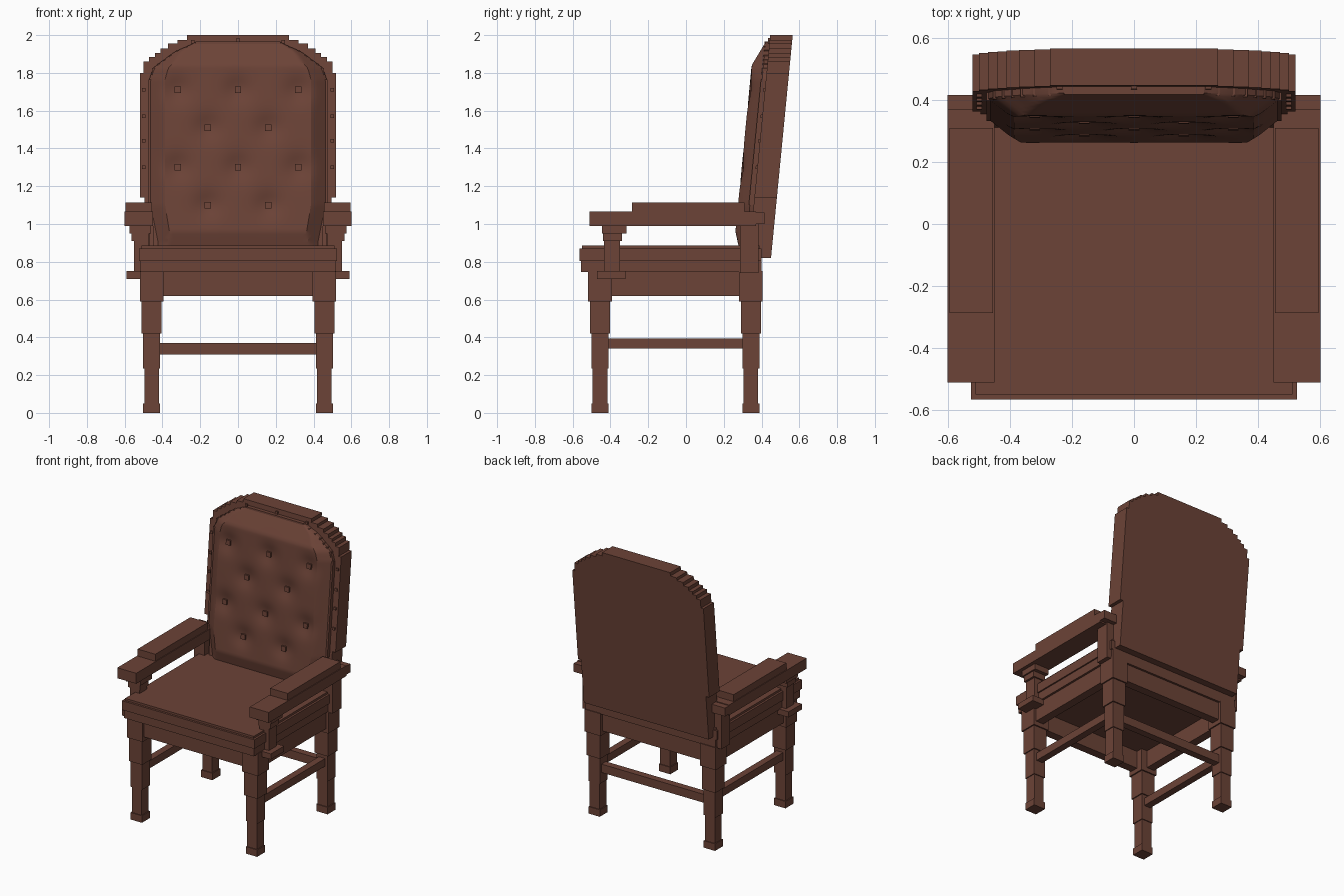
import bpy
import bmesh
import math

cube = bpy.data.objects.get("Cube")
if cube:
    bpy.data.objects.remove(cube, do_unlink=True)

# One brown for the whole chair
brown = bpy.data.materials.new("brown_leather_and_wood")
brown.use_nodes = True
colour = (0.15, 0.056, 0.038, 1)
brown.diffuse_color = colour
brown.node_tree.nodes["Principled BSDF"].inputs["Base Color"].default_value = colour

LEAN = 0.0975  # backward lean of the backrest per unit of height


def finish(name, bm):
    bmesh.ops.recalc_face_normals(bm, faces=bm.faces)
    mesh = bpy.data.meshes.new(name)
    bm.to_mesh(mesh)
    bm.free()
    mesh.materials.append(brown)
    ob = bpy.data.objects.new(name, mesh)
    bpy.context.collection.objects.link(ob)
    return ob


def box(name, x, y, z, lean=False):
    """Box from (min, max) ranges, optionally sheared with the backrest."""
    bm = bmesh.new()
    bmesh.ops.create_cube(bm, size=1)
    for v in bm.verts:
        v.co = [r[0] if c < 0 else r[1] for c, r in zip(v.co, (x, y, z))]
        if lean:
            v.co.y += LEAN * (v.co.z - 2)
    return finish(name, bm)


def pair(name, x, y, z):
    """Box on the left and its mirror image on the right."""
    box("left_" + name, x, y, z)
    box("right_" + name, (-x[1], -x[0]), y, z)


def around(c, width):
    return (c - width / 2, c + width / 2)


# Stepped legs: (bottom, top, width)
LEG_STEPS = ((0, 0.05, 0.09), (0.05, 0.235, 0.078), (0.235, 0.42, 0.09),
             (0.42, 0.59, 0.106), (0.59, 0.75, 0.125))
LEG_X, FRONT_Y, REAR_Y = 0.457, -0.455, 0.343
for end, y in (("front", FRONT_Y), ("rear", REAR_Y)):
    for i, (z0, z1, w) in enumerate(LEG_STEPS):
        pair(f"{end}_leg_{i + 1}", around(LEG_X, w), around(y, w), (z0, z1))

# Stretchers and aprons
pair("side_stretcher", around(LEG_X, 0.05), (FRONT_Y, REAR_Y), (0.34, 0.395))
box("rear_stretcher", (-LEG_X, LEG_X), around(REAR_Y, 0.05), (0.31, 0.37))
pair("side_apron", (0.44, 0.5), (FRONT_Y, REAR_Y), (0.62, 0.75))
box("front_apron", (-LEG_X, LEG_X), (-0.5, -0.44), (0.62, 0.75))
box("rear_apron", (-LEG_X, LEG_X), (0.325, 0.385), (0.62, 0.75))

# Layered seat
box("seat_board", (-0.515, 0.515), (-0.555, 0.4), (0.745, 0.805))
box("seat_cushion", (-0.525, 0.525), (-0.565, 0.4), (0.805, 0.87))
box("seat_top", (-0.51, 0.51), (-0.55, 0.39), (0.87, 0.885))

# Arms with posts and brackets
pair("armrest", (0.45, 0.6), (-0.51, 0.37), (0.99, 1.065))
pair("armrest_pad", (0.455, 0.595), (-0.287, 0.31), (1.065, 1.115))
pair("armrest_end", (0.465, 0.6), (0.3, 0.415), (1.0, 1.06))
pair("front_post", (0.475, 0.55), (-0.435, -0.35), (0.74, 0.91))
pair("front_post_neck", (0.47, 0.565), (-0.44, -0.34), (0.91, 0.95))
pair("front_post_cap", (0.46, 0.575), (-0.445, -0.315), (0.95, 0.99))
pair("front_bracket", (0.48, 0.59), (-0.47, -0.32), (0.71, 0.75))
pair("rear_post", (0.465, 0.55), (0.285, 0.385), (0.74, 1.0))

# Backrest: stepped arch as (half width, top height)
ARCH = ((0.27, 2.0), (0.32, 1.975), (0.37, 1.955), (0.41, 1.93),
        (0.44, 1.905), (0.47, 1.885), (0.5, 1.86), (0.52, 1.8))


def arched_slab(name, arch, foot, y0, y1):
    half = []
    for i, (x, z) in enumerate(arch):
        half.append((x, z))
        half.append((x, arch[i + 1][1] if i + 1 < len(arch) else foot[0][1]))
    half += foot
    outline = half + [(-x, z) for x, z in reversed(half)]
    bm = bmesh.new()
    face = bm.faces.new([bm.verts.new((x, y0 + LEAN * (z - 2), z)) for x, z in outline])
    grown = bmesh.ops.extrude_face_region(bm, geom=[face])["geom"]
    for v in grown:
        if isinstance(v, bmesh.types.BMVert):
            v.co.y += y1 - y0
    return finish(name, bm)


arched_slab("back_frame", ARCH, [(0.495, 1.14), (0.495, 0.82)], 0.446, 0.565)
inner = [(x - 0.045, z - 0.035) for x, z in ARCH]
arched_slab("back_lip", inner, [(0.45, 1.1), (0.45, 0.87)], 0.42, 0.46)

# Tufted cushion
BUTTONS = [(x, z) for z in (1.71, 1.3) for x in (-0.32, 0, 0.32)]
BUTTONS += [(x, z) for z in (1.51, 1.1) for x in (-0.16, 0.16)]


def clamp(t):
    return max(0.0, min(1.0, t))


def half_width(z):
    arch = [(x - 0.05, h - 0.035) for x, h in ARCH]
    if z <= arch[-1][1]:
        return arch[-1][0] - 0.04 * clamp((1.1 - z) / 0.2)
    for (xa, za), (xb, zb) in zip(arch, arch[1:]):
        if z >= zb:
            return xa + (xb - xa) * (za - z) / (za - zb)


def pad_depth(x, z):
    """Cushion thickness in front of the frame, with a dent at each button."""
    edge = clamp((half_width(z) - abs(x)) / 0.08)
    top = clamp((1.965 - z) / 0.125)
    bottom = 0.55 + 0.45 * clamp((z - 0.87) / 0.09)
    dent = sum(math.exp(-((x - a) ** 2 + (z - b) ** 2) / 0.005) for a, b in BUTTONS)
    return 0.02 + 0.063 * min(edge, top, bottom) - 0.022 * dent * edge


ROWS, COLS = 72, 56
bm = bmesh.new()
grid = []
for r in range(ROWS + 1):
    z = 0.87 + (1.965 - 0.87) * r / ROWS
    w = half_width(z)
    grid.append([bm.verts.new((w * (2 * c / COLS - 1),
                               0.446 + LEAN * (z - 2) - pad_depth(w * (2 * c / COLS - 1), z), z))
                 for c in range(COLS + 1)])
for low, high in zip(grid, grid[1:]):
    for c in range(COLS):
        bm.faces.new((low[c], low[c + 1], high[c + 1], high[c]))
# Close the cushion towards the frame
rim = [e for e in bm.edges if e.is_boundary]
for v in bmesh.ops.extrude_edge_only(bm, edges=rim)["geom"]:
    if isinstance(v, bmesh.types.BMVert):
        v.co.y = 0.47 + LEAN * (v.co.z - 2)
cushion = finish("back_cushion", bm)
bpy.ops.object.select_all(action="DESELECT")
cushion.select_set(True)
bpy.context.view_layer.objects.active = cushion
bpy.ops.object.shade_smooth_by_angle(angle=math.radians(25))

# Buttons in the dents
for i, (x, z) in enumerate(BUTTONS):
    y = 0.446 - pad_depth(x, z)
    box(f"button_{i + 1}", around(x, 0.034), (y - 0.014, y + 0.02), around(z, 0.034), True)

# Studs around the frame
studs = [(s * 0.498, z) for s in (-1, 1) for z in (1.71, 1.57, 1.44, 1.3)]
studs += [(0, 1.975), (-0.24, 1.965), (0.24, 1.965)]
for i, (x, z) in enumerate(studs):
    box(f"stud_{i + 1}", around(x, 0.018), (0.437, 0.45), around(z, 0.018), True)
